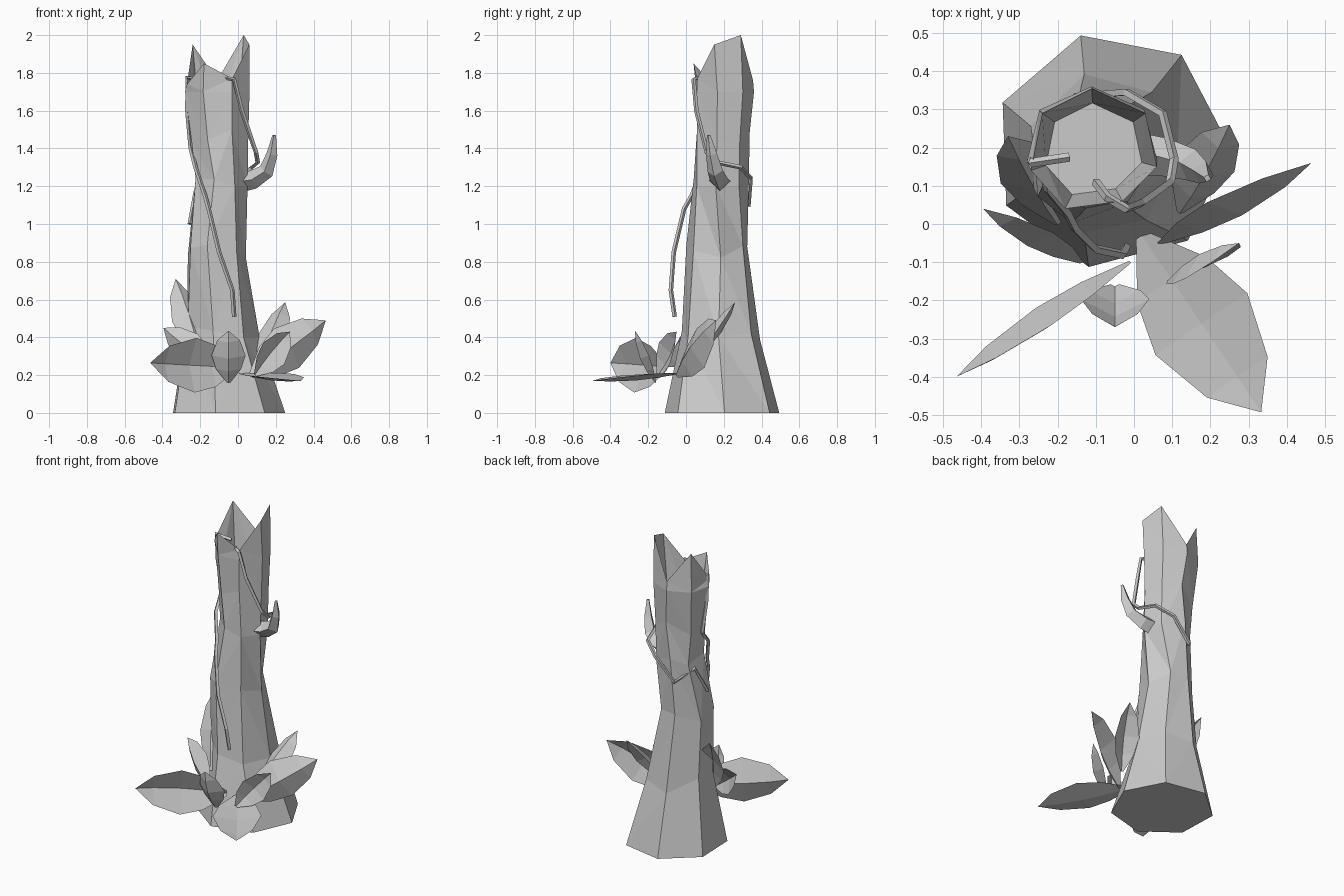
import bpy, math, random
from mathutils import Vector

if "Cube" in bpy.data.objects:
    bpy.data.objects.remove(bpy.data.objects["Cube"])

random.seed(4)


def add_mesh(name, verts, faces):
    me = bpy.data.meshes.new(name)
    me.from_pydata([tuple(v) for v in verts], [], faces)
    me.update()
    ob = bpy.data.objects.new(name, me)
    bpy.context.collection.objects.link(ob)
    return ob


def tube(name, points, radii):
    """Four-sided tapered tube along a path."""
    cu = bpy.data.curves.new(name, 'CURVE')
    cu.dimensions = '3D'
    cu.bevel_depth = 1.0
    cu.bevel_resolution = 0
    cu.use_fill_caps = True
    sp = cu.splines.new('POLY')
    sp.points.add(len(points) - 1)
    sp.use_smooth = False
    for i, p in enumerate(points):
        sp.points[i].co = (*p, 1)
        sp.points[i].radius = radii[min(i, len(radii) - 1)]
    ob = bpy.data.objects.new(name, cu)
    bpy.context.collection.objects.link(ob)


def leaf(name, base, tip, side, width, fold):
    """Folded leaf: raised edges either side of a midrib."""
    base, tip = Vector(base), Vector(tip)
    axis = tip - base
    d = axis.normalized()
    side = Vector(side)
    side = (side - d * side.dot(d)).normalized()
    normal = d.cross(side)
    verts, faces = [], []
    profile = [(0, .12), (.25, .75), (.5, 1), (.8, .66)]
    for t, w in profile:
        mid = base + axis * t
        for s in (-1, 0, 1):
            verts.append(mid + side * s * w * width / 2 + normal * fold * w * (abs(s) - .6))
    verts.append(tip)
    for r in range(len(profile) - 1):
        for c in (0, 1):
            a = r * 3 + c
            faces.append((a, a + 1, a + 4, a + 3))
    n = len(verts) - 1
    faces += [(n - 3, n - 2, n), (n - 2, n - 1, n)]
    add_mesh(name, verts, faces)


# Hollow, broken seven-sided trunk: (z, centre x, centre y, radius x, radius y)
N = 7
rings = [(0, -.06, .193, .31, .311), (.43, -.084, .185, .198, .213),
         (.85, -.117, .161, .160, .166), (1.2, -.09, .186, .143, .15),
         (1.45, -.097, .191, .154, .146), (1.7, -.11, .20, .175, .16)]
rim = [(.06, .15, 1.95), (.03, .29, 2.0), (-.11, .355, 1.76), (-.24, .29, 1.95),
       (-.27, .14, 1.74), (-.18, .04, 1.85), (-.03, .06, 1.77)]
angles = [math.radians(2 + i * 360 / N) for i in range(N)]
verts = []
for k, (z, cx, cy, rx, ry) in enumerate(rings):
    for a in angles:
        dz = random.uniform(-.05, .05) if 0 < k < 5 else 0
        a += random.uniform(-.12, .12) if 0 < k < 5 else 0
        a -= .05 * k if k > 2 else 0
        verts.append((cx + rx * math.cos(a), cy + ry * math.sin(a), z + dz))
verts += rim
verts += [(-.105 + (x + .105) * .76, .195 + (y - .195) * .76, 1.58) for x, y, z in rim]
faces = [tuple(reversed(range(N)))]
for k in range(len(rings) + 1):
    for i in range(N):
        j = (i + 1) % N
        a, b, c, d = k * N + i, k * N + j, (k + 1) * N + j, (k + 1) * N + i
        faces += [(a, b, c), (a, c, d)] if i % 2 else [(a, b, d), (b, c, d)]
top = (len(rings) + 1) * N
faces.append(tuple(range(top, top + N)))
add_mesh("trunk", verts, faces)

# Broken branch stub
tube("branch_stub", [(-.02, .185, 1.22), (.08, .175, 1.235), (.15, .155, 1.28),
                     (.18, .135, 1.37), (.192, .12, 1.47)], [.06, .05, .042, .03, .01])

# Vines hooked over the rim
tube("front_vine", [(-.17, .175, 1.755), (-.27, .16, 1.775), (-.268, .17, 1.6),
                    (-.25, .19, 1.4), (-.225, .09, 1.3), (-.175, .03, 1.15),
                    (-.155, -.01, 1.08), (-.1, -.065, .85), (-.03, -.08, .65),
                    (-.02, -.06, .51)], [.012])
tube("wrapping_vine", [(-.1, .11, 1.7), (-.07, .07, 1.775), (-.02, .04, 1.765),
                       (.02, .055, 1.6), (.095, .11, 1.38), (.105, .17, 1.325),
                       (.075, .29, 1.30), (-.02, .345, 1.24), (-.15, .335, 1.1),
                       (-.225, .23, 1.17), (-.255, .14, 1.0)], [.012])

# Leaves around the front of the base: base, tip, side, width, fold
leaves = [
    ("front_right_leaf", (.02, -.03, .21), (.333, -.493, .17), (.8, .55, .03), .29, .03),
    ("front_left_leaf", (-.01, -.1, .24), (-.465, -.4, .265), (0, 0, -1), .29, .06),
    ("right_leaf", (.07, -.05, .2), (.465, .16, .49), (0, .1, 1), .25, -.06),
    ("back_right_leaf", (.12, .03, .26), (.25, .26, .585), (-.8, .3, .2), .16, -.05),
    ("left_tall_leaf", (-.2, 0, .3), (-.33, .23, .71), (.8, .3, .2), .17, .05),
    ("left_leaf", (-.14, -.1, .25), (-.395, .04, .45), (.3, 0, .9), .17, .05),
    ("front_small_leaf", (-.05, -.16, .16), (-.05, -.27, .435), (1, 0, 0), .18, .05),
    ("right_small_leaf", (.09, -.15, .2), (.275, -.05, .43), (.2, .1, -.7), .17, -.04),
]
for args in leaves:
    leaf(*args)
